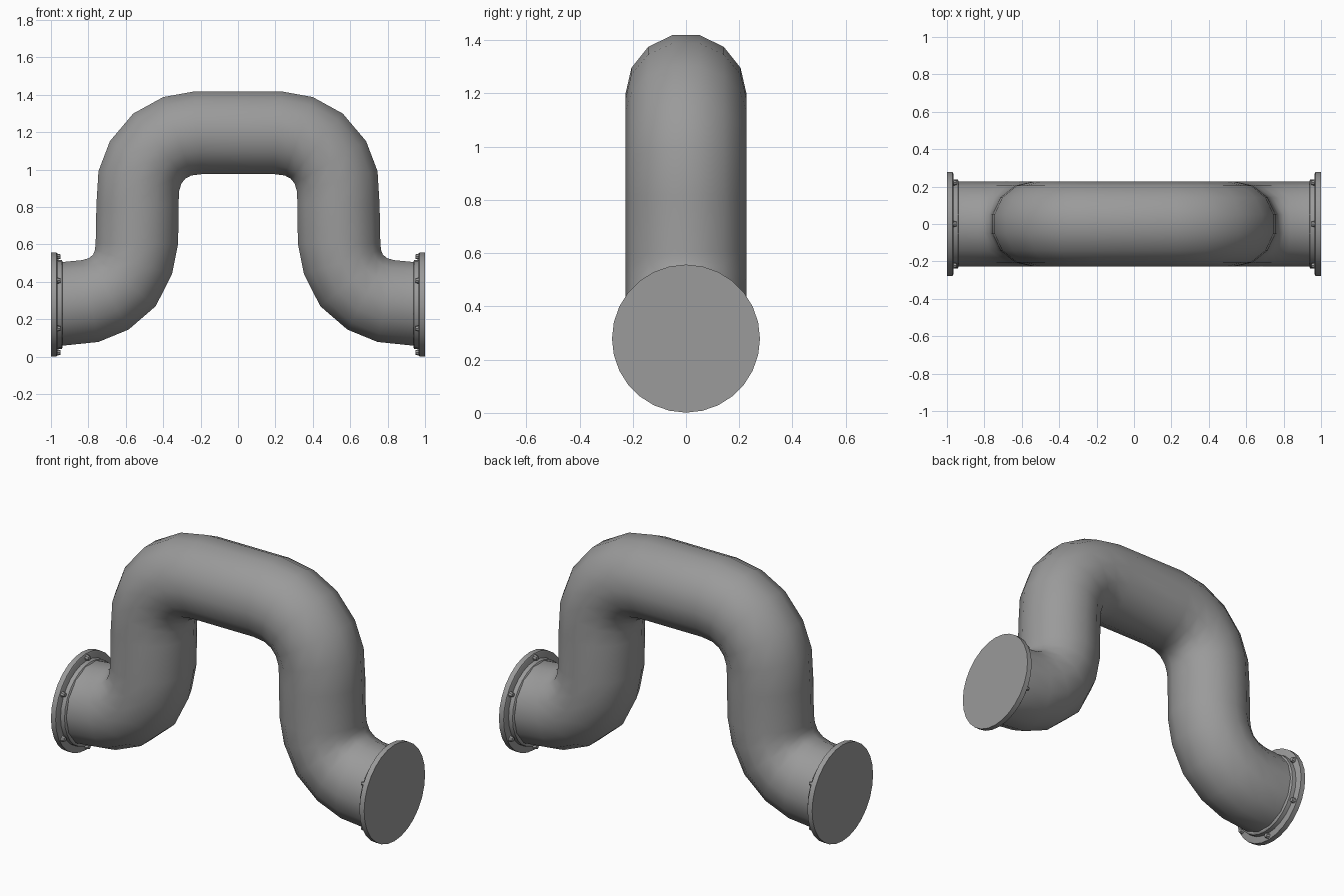
import bpy, bmesh
from math import cos, sin, pi, radians
from mathutils import Matrix, Vector

if "Cube" in bpy.data.objects:
    bpy.data.objects.remove(bpy.data.objects["Cube"])

PIPE_SIDES = 14
PIPE_R = 0.2275
AXIS_Z = 0.279

# Dark grey painted metal
metal = bpy.data.materials.new("dark_grey")
metal.diffuse_color = (0.325, 0.325, 0.325, 1)
metal.use_nodes = True
metal.node_tree.nodes["Principled BSDF"].inputs["Base Color"].default_value = metal.diffuse_color

# Right half of the pipe: upper edge (x, z) and lower edge (x, z) of each ring
HALF = [
    ((0.23, 1.419), (0.195, 0.976)), ((0.40, 1.388), (0.25, 0.969)),
    ((0.56, 1.30), (0.282, 0.952)), ((0.685, 1.152), (0.303, 0.925)),
    ((0.746, 0.992), (0.315, 0.885)), ((0.757, 0.815), (0.318, 0.815)),
    ((0.761, 0.605), (0.320, 0.605)), ((0.765, 0.57), (0.353, 0.441)),
    ((0.775, 0.545), (0.44, 0.27)), ((0.797, 0.527), (0.585, 0.145)),
    ((0.835, 0.516), (0.746, 0.079)), ((0.93, 0.507), (0.928, 0.060)),
    ((0.97, 0.506), (0.97, 0.060)),
]


def finish(bm, name, angle):
    bmesh.ops.recalc_face_normals(bm, faces=bm.faces)
    me = bpy.data.meshes.new(name)
    bm.to_mesh(me)
    bm.free()
    me.materials.append(metal)
    ob = bpy.data.objects.new(name, me)
    bpy.context.collection.objects.link(ob)
    bpy.ops.object.select_all(action='DESELECT')
    ob.select_set(True)
    bpy.context.view_layer.objects.active = ob
    bpy.ops.object.shade_smooth_by_angle(angle=radians(angle))
    return ob


def skin(bm, rings):
    """Bridge successive rings of points and cap both ends."""
    loops = [[bm.verts.new(p) for p in ring] for ring in rings]
    n = len(loops[0])
    for a, b in zip(loops, loops[1:]):
        for i in range(n):
            j = (i + 1) % n
            bm.faces.new((a[i], a[j], b[j], b[i]))
    bm.faces.new(loops[0])
    bm.faces.new(loops[-1])


def pipe_ring(upper, lower):
    u, l = Vector((upper[0], 0, upper[1])), Vector((lower[0], 0, lower[1]))
    mid, half = (u + l) / 2, (u - l) / 2 / cos(pi / PIPE_SIDES)
    angles = [2 * pi * i / PIPE_SIDES for i in range(PIPE_SIDES)]
    return [mid + Vector((0, PIPE_R * cos(a), 0)) + half * sin(a) for a in angles]


# Bent pipe, swept from the left end to the right end
left = [((-u[0], u[1]), (-l[0], l[1])) for u, l in reversed(HALF)]
bm = bmesh.new()
skin(bm, [pipe_ring(u, l) for u, l in left + HALF])
finish(bm, "bent_pipe", 60)


def lathe(bm, side, profile, n=28):
    skin(bm, [[Vector((side * x, r * cos(2 * pi * i / n), AXIS_Z + r * sin(2 * pi * i / n)))
               for i in range(n)] for x, r in profile])


for side, label in ((-1, "left"), (1, "right")):
    # End flange plate with a slightly chamfered inner rim
    bm = bmesh.new()
    lathe(bm, side, [(0.966, 0.270), (0.970, 0.278), (1.0, 0.278)])
    finish(bm, label + "_flange", 30)

    # Raised collar where the pipe meets the plate
    bm = bmesh.new()
    lathe(bm, side, [(0.937, 0.229), (0.942, 0.237), (0.968, 0.239)])
    finish(bm, label + "_collar", 30)

    # Ring of six bolt heads on the inner face
    bm = bmesh.new()
    for k in range(6):
        a = pi / 2 + k * pi / 3
        pos = Vector((side * 0.958, 0.256 * cos(a), AXIS_Z + 0.256 * sin(a)))
        bmesh.ops.create_cone(
            bm, cap_ends=True, segments=8, radius1=0.017, radius2=0.012, depth=0.02,
            matrix=Matrix.Translation(pos) @ Matrix.Rotation(-side * pi / 2, 4, 'Y'))
    finish(bm, label + "_bolts", 30)
